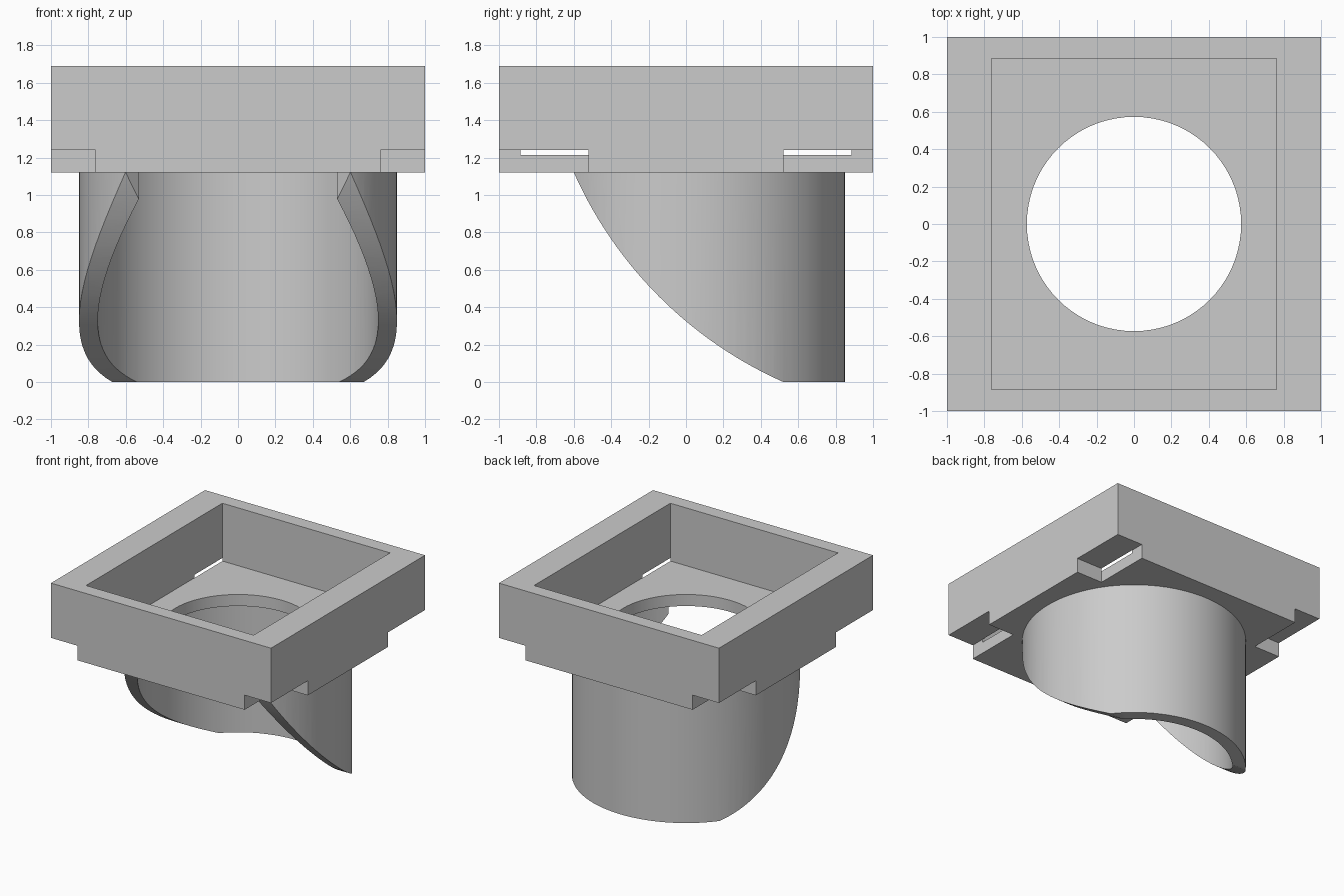
import bpy, bmesh, math
from mathutils import Matrix

cube = bpy.data.objects.get("Cube")
if cube:
    bpy.data.objects.remove(cube, do_unlink=True)

grey = bpy.data.materials.new("plain grey")
grey.use_nodes = True
colour = (0.6, 0.6, 0.6, 1)
grey.diffuse_color = colour
grey.node_tree.nodes["Principled BSDF"].inputs["Base Color"].default_value = colour


def add_object(name, bm):
    bmesh.ops.recalc_face_normals(bm, faces=bm.faces)
    mesh = bpy.data.meshes.new(name)
    bm.to_mesh(mesh)
    bm.free()
    mesh.materials.append(grey)
    obj = bpy.data.objects.new(name, mesh)
    bpy.context.collection.objects.link(obj)
    return obj


def box(name, low, high):
    bm = bmesh.new()
    bmesh.ops.create_cube(bm, size=1)
    for v in bm.verts:
        v.co = [l + (h - l) * (c + 0.5) for l, h, c in zip(low, high, v.co)]
    return add_object(name, bm)


def cylinder(name, radius, depth, sides, matrix):
    bm = bmesh.new()
    bmesh.ops.create_cone(bm, cap_ends=True, segments=sides, radius1=radius,
                          radius2=radius, depth=depth, matrix=matrix)
    return add_object(name, bm)


def carve(obj, cutter, operation="DIFFERENCE"):
    """Apply a boolean, then discard the cutter."""
    cutter.hide_render = True
    mod = obj.modifiers.new("carve", "BOOLEAN")
    mod.operation, mod.object, mod.solver = operation, cutter, "EXACT"
    graph = bpy.context.evaluated_depsgraph_get()
    mesh = bpy.data.meshes.new_from_object(obj.evaluated_get(graph))
    obj.modifiers.clear()
    obj.data = mesh
    bpy.data.objects.remove(cutter, do_unlink=True)


BASE, FLOOR, NOTCH, TOP = 1.12, 1.215, 1.24, 1.69

# Square tray with a rectangular pocket and a round drain hole
tray = box("tray", (-1, -1, BASE), (1, 1, TOP))
carve(tray, box("pocket_cutter", (-0.762, -0.885, FLOOR), (0.762, 0.885, 2)))
carve(tray, cylinder("hole_cutter", 0.573, 1, 72, Matrix.Translation((0, 0, BASE))))

# Corner notches that break into the pocket as thin slots
for sx in (-1, 1):
    for sy in (-1, 1):
        xs, ys = sorted((sx * 0.761, sx * 1.1)), sorted((sy * 0.522, sy * 1.1))
        carve(tray, box("notch_cutter", (xs[0], ys[0], 1), (xs[1], ys[1], NOTCH)))

# Three-quarter tube below the tray, open at the front
bm = bmesh.new()
section = [bm.verts.new((r, 0, z)) for r, z in
           ((0.75, 0), (0.85, 0), (0.85, BASE + 0.03), (0.75, BASE + 0.03))]
start = bm.faces.new(section)
bmesh.ops.rotate(bm, verts=section, matrix=Matrix.Rotation(-math.pi / 4, 3, "Z"))
bmesh.ops.spin(bm, geom=[start] + start.edges[:] + section, axis=(0, 0, 1),
               cent=(0, 0, 0), angle=math.pi * 1.5, steps=72)
if not start.is_valid or any(len(e.link_faces) == 1 for e in bm.edges):
    bmesh.ops.holes_fill(bm, edges=[e for e in bm.edges if len(e.link_faces) == 1])
spout = add_object("spout", bm)

# Sweeping curved cut across the lower front of the tube
sweep = Matrix.Translation((0, 1.417, 2.017)) @ Matrix.Rotation(math.pi / 2, 4, "Y")
carve(spout, cylinder("sweep_cutter", 2.207, 3, 240, sweep), "INTERSECT")

# Smooth the round walls and keep the corners crisp
for obj in (tray, spout):
    bpy.ops.object.select_all(action="DESELECT")
    obj.select_set(True)
    bpy.context.view_layer.objects.active = obj
    bpy.ops.object.shade_smooth_by_angle(angle=math.radians(25))
